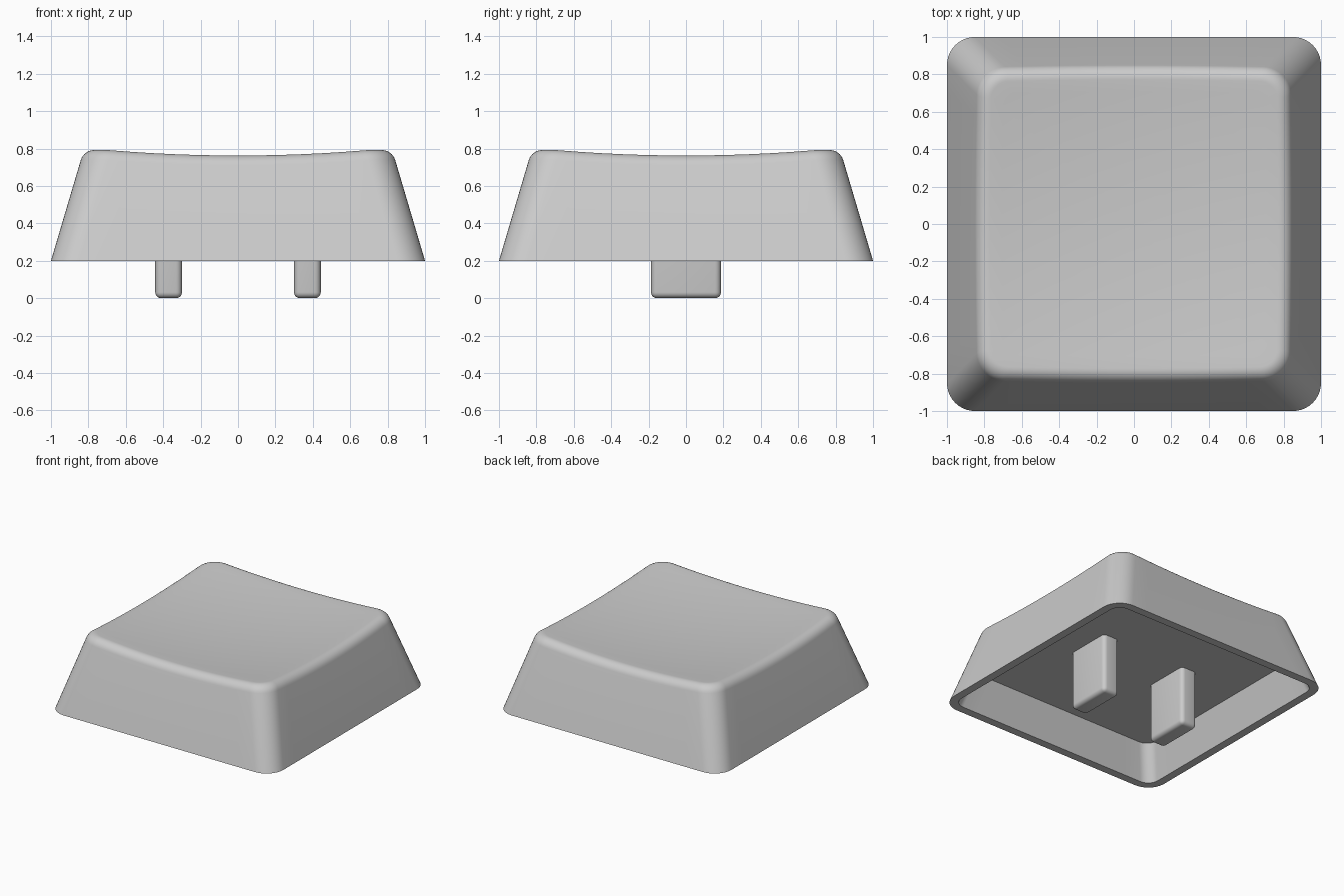
import bpy, bmesh, math

if "Cube" in bpy.data.objects:
    bpy.data.objects.remove(bpy.data.objects["Cube"])

BASE, CEIL, SLOPE, RADIUS, WALL = 0.2, 0.47, 0.296, 0.15, 0.065
SIDE, ARC = 12, 10          # points per straight side and per corner

grey = bpy.data.materials.new("light grey plastic")
grey.diffuse_color = (0.6, 0.6, 0.6, 1)
grey.use_nodes = True
grey.node_tree.nodes["Principled BSDF"].inputs["Base Color"].default_value = grey.diffuse_color


def rounded_square(half, radius):
    """Outline of a square with rounded corners, always the same point count."""
    pts = []
    c = half - radius
    for k in range(4):
        ca, sa = math.cos(k * math.pi / 2), math.sin(k * math.pi / 2)
        part = [(half, -c + 2 * c * i / SIDE) for i in range(SIDE)]
        part += [(c + radius * math.cos(a), c + radius * math.sin(a))
                 for a in (math.pi / 2 * i / ARC for i in range(ARC))]
        pts += [(x * ca - y * sa, x * sa + y * ca) for x, y in part]
    return pts


COUNT = 4 * (SIDE + ARC)


def dish(x, y):
    return 0.725 + 0.0625 * (x * x + y * y)


def half_at(z):
    return 1 - SLOPE * (z - BASE)


def finish(bm, name):
    bmesh.ops.recalc_face_normals(bm, faces=bm.faces)
    me = bpy.data.meshes.new(name)
    bm.to_mesh(me)
    bm.free()
    ob = bpy.data.objects.new(name, me)
    bpy.context.collection.objects.link(ob)
    me.materials.append(grey)
    bpy.ops.object.select_all(action='DESELECT')
    ob.select_set(True)
    bpy.context.view_layer.objects.active = ob
    bpy.ops.object.shade_smooth_by_angle(angle=math.radians(35))
    return ob


# Where the sloped wall would meet the dished top, and the fillet between them
fillet = []
for i in range(COUNT):
    z = 0.78
    for _ in range(8):
        x, y = rounded_square(half_at(z), RADIUS)[i]
        z = dish(x, y)
    low = rounded_square(half_at(z - 0.058), RADIUS)[i] + (z - 0.058,)
    tx, ty = rounded_square(half_at(z) - 0.06, RADIUS - 0.06)[i]
    fillet.append((low, (x, y, z), (tx, ty, dish(tx, ty))))


def fillet_ring(t, w=0.8):
    b = ((1 - t) ** 2, 2 * w * t * (1 - t), t * t)
    return [tuple(sum(b[j] * p[j][k] for j in range(3)) / sum(b) for k in range(3))
            for p in fillet]


def flat_ring(half, radius, z):
    return [(x, y, z) for x, y in rounded_square(half, radius)]


# Hollow cap: ceiling, inner wall, rim, outer wall, fillet, dished top
rings = [flat_ring(1 - WALL - SLOPE * (CEIL - BASE), 0.09, CEIL),
         flat_ring(1 - WALL, 0.09, BASE),
         flat_ring(1, RADIUS, BASE)]
rings += [fillet_ring(i / 8) for i in range(9)]
edge = rings[-1]
for i in range(11, 0, -1):
    s = i / 12
    rings.append([(x * s, y * s, dish(x * s, y * s)) for x, y, _ in edge])

bm = bmesh.new()
loops = [[bm.verts.new(p) for p in ring] for ring in rings]
for a, b in zip(loops, loops[1:]):
    for i in range(COUNT):
        j = (i + 1) % COUNT
        bm.faces.new((a[i], a[j], b[j], b[i]))
bm.faces.new(loops[0])
centre = bm.verts.new((0, 0, dish(0, 0)))
for i in range(COUNT):
    bm.faces.new((loops[-1][i], loops[-1][(i + 1) % COUNT], centre))
finish(bm, "key_cap_shell")

# Two mounting prongs hanging from the ceiling
for side, name in ((-1, "left_prong"), (1, "right_prong")):
    bm = bmesh.new()
    bmesh.ops.create_cube(bm, size=1)
    for v in bm.verts:
        v.co = (side * 0.371 + v.co.x * 0.143, v.co.y * 0.374,
                (v.co.z + 0.5) * (CEIL + 0.005))
    edges = [e for e in bm.edges if min(v.co.z for v in e.verts) < 0.1]
    bmesh.ops.bevel(bm, geom=edges, offset=0.032, segments=5, profile=0.5,
                    affect='EDGES')
    finish(bm, name)
